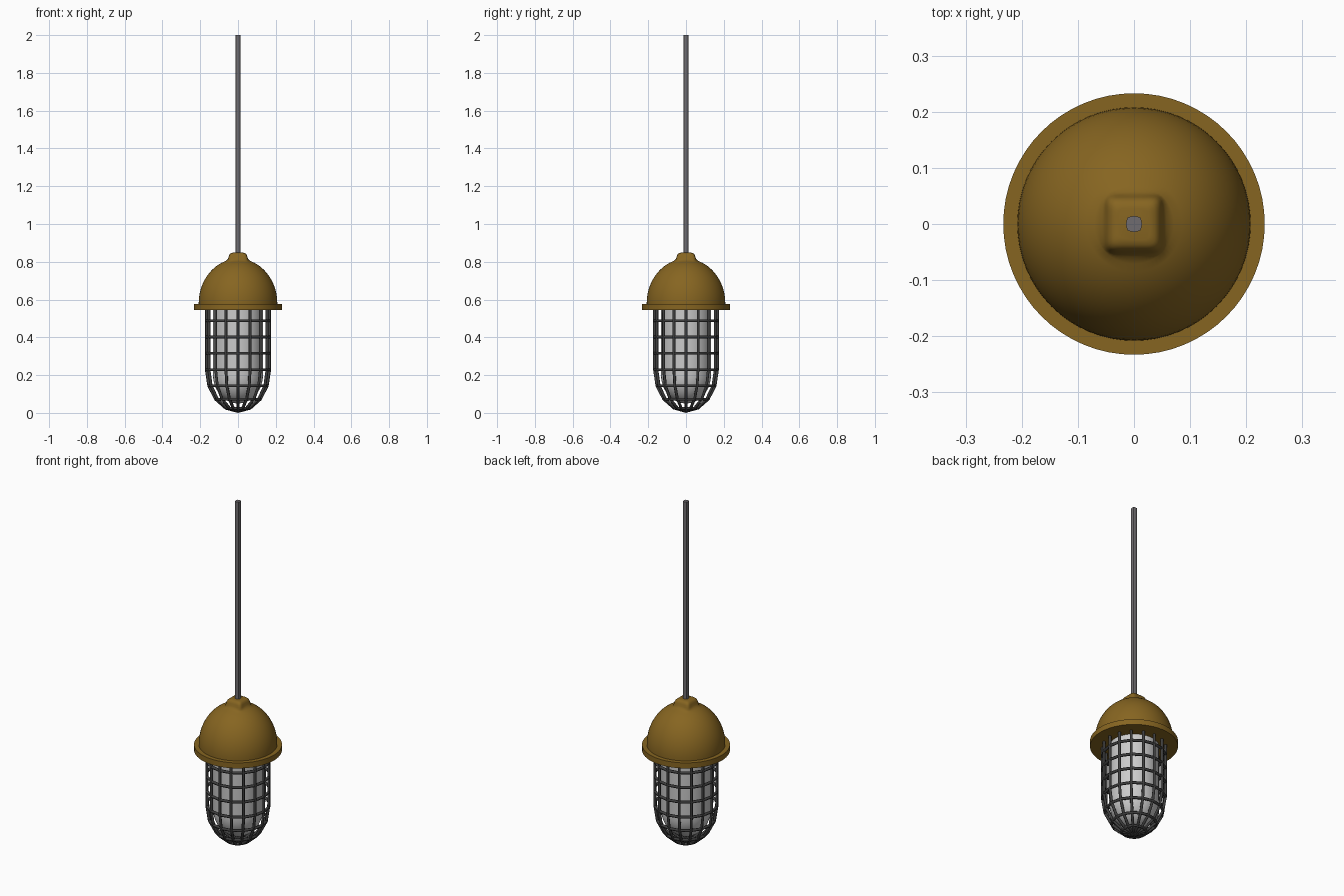
import bpy, bmesh, math

if "Cube" in bpy.data.objects:
    bpy.data.objects.remove(bpy.data.objects["Cube"])


def material(name, color):
    m = bpy.data.materials.new(name)
    m.diffuse_color = (*color, 1)
    m.use_nodes = True
    m.node_tree.nodes["Principled BSDF"].inputs["Base Color"].default_value = m.diffuse_color
    return m


brass = material("mustard_metal", (0.24, 0.13, 0.015))
dark = material("dark_wire", (0.05, 0.05, 0.05))
grey = material("grey_cord", (0.16, 0.15, 0.16))


def squircle(angle, blend):
    """Radius factor: 1 for a circle, towards a rounded square as blend goes to 1."""
    c, s = abs(math.cos(angle)), abs(math.sin(angle))
    square = (c ** 7 + s ** 7) ** (-1 / 7)
    return 1 + (square - 1) * blend


def loft(name, profile, segments, mat=None, angle=35):
    """Stack of rings (radius, z, squareness), closed at both ends."""
    bm = bmesh.new()
    rings = []
    for r, z, q in profile:
        ring = []
        for i in range(segments):
            a = 2 * math.pi * i / segments
            k = r * squircle(a, q)
            ring.append(bm.verts.new((k * math.cos(a), k * math.sin(a), z)))
        rings.append(ring)
    for lo, hi in zip(rings, rings[1:]):
        for i in range(segments):
            j = (i + 1) % segments
            bm.faces.new((lo[i], lo[j], hi[j], hi[i]))
    bm.faces.new(rings[0][::-1])
    bm.faces.new(rings[-1])
    mesh = bpy.data.meshes.new(name)
    bm.to_mesh(mesh)
    bm.free()
    ob = bpy.data.objects.new(name, mesh)
    bpy.context.collection.objects.link(ob)
    if mat:
        mesh.materials.append(mat)
    bpy.ops.object.select_all(action='DESELECT')
    ob.select_set(True)
    bpy.context.view_layer.objects.active = ob
    bpy.ops.object.shade_smooth_by_angle(angle=math.radians(angle))
    return ob


def arc(r, h, z, start, end, steps):
    """Points on an upright ellipse centred at height z."""
    for i in range(steps + 1):
        a = math.radians(start + (end - start) * i / steps)
        yield r * math.cos(a), z + h * math.sin(a)


# Hanging cord
loft("cord", [(0.014, 0.83, 0.6), (0.014, 2.0, 0.6)], 16, grey)

# Domed housing with a soft square boss on top
dome = [(0.208, 0.57, 0)]
dome += [(r, z, 0) for r, z in arc(0.208, 0.236, 0.58, 0, 70, 16)]
dome += [(0.058, 0.809, 0.6), (0.052, 0.819, 0.9), (0.048, 0.831, 1),
         (0.044, 0.840, 1), (0.037, 0.846, 1), (0.028, 0.848, 1)]
loft("housing", dome, 64, brass, 60)

# Flat rim under the housing
loft("rim", [(0.233, 0.545, 0), (0.233, 0.577, 0)], 64, brass)

# Glass cover with a rounded lower end
glass = [(max(r, 0.002), z, 0) for r, z in arc(0.132, 0.15, 0.20, -90, 0, 12)]
loft("glass", glass + [(0.132, 0.56, 0)], 48)

# Wire cage: sixteen uprights meeting at the bottom, and level hoops
wire = bpy.data.curves.new("cage", 'CURVE')
wire.dimensions = '3D'
wire.bevel_depth = 0.008
wire.bevel_resolution = 1
wire.materials.append(dark)


def add_wire(points, closed=False):
    s = wire.splines.new('POLY')
    s.points.add(len(points) - 1)
    for p, co in zip(s.points, points):
        p.co = (*co, 1)
    s.use_cyclic_u = closed


R, N = 0.167, 16
bowl = list(arc(R, 0.22, 0.228, 0, -90, 4))
side = [(R, 0.56)] + bowl[:-1]
path = side + [bowl[-1]] + [(-r, z) for r, z in reversed(side)]
for i in range(N // 2):
    a = 2 * math.pi * i / N
    add_wire([(r * math.cos(a), r * math.sin(a), z) for r, z in path])
hoops = [(R, 0.487), (R, 0.402), (R, 0.316)] + bowl[:-1]
for r, z in hoops:
    add_wire([(r * math.cos(2 * math.pi * i / N), r * math.sin(2 * math.pi * i / N), z)
              for i in range(N)], True)
bpy.context.collection.objects.link(bpy.data.objects.new("cage", wire))
